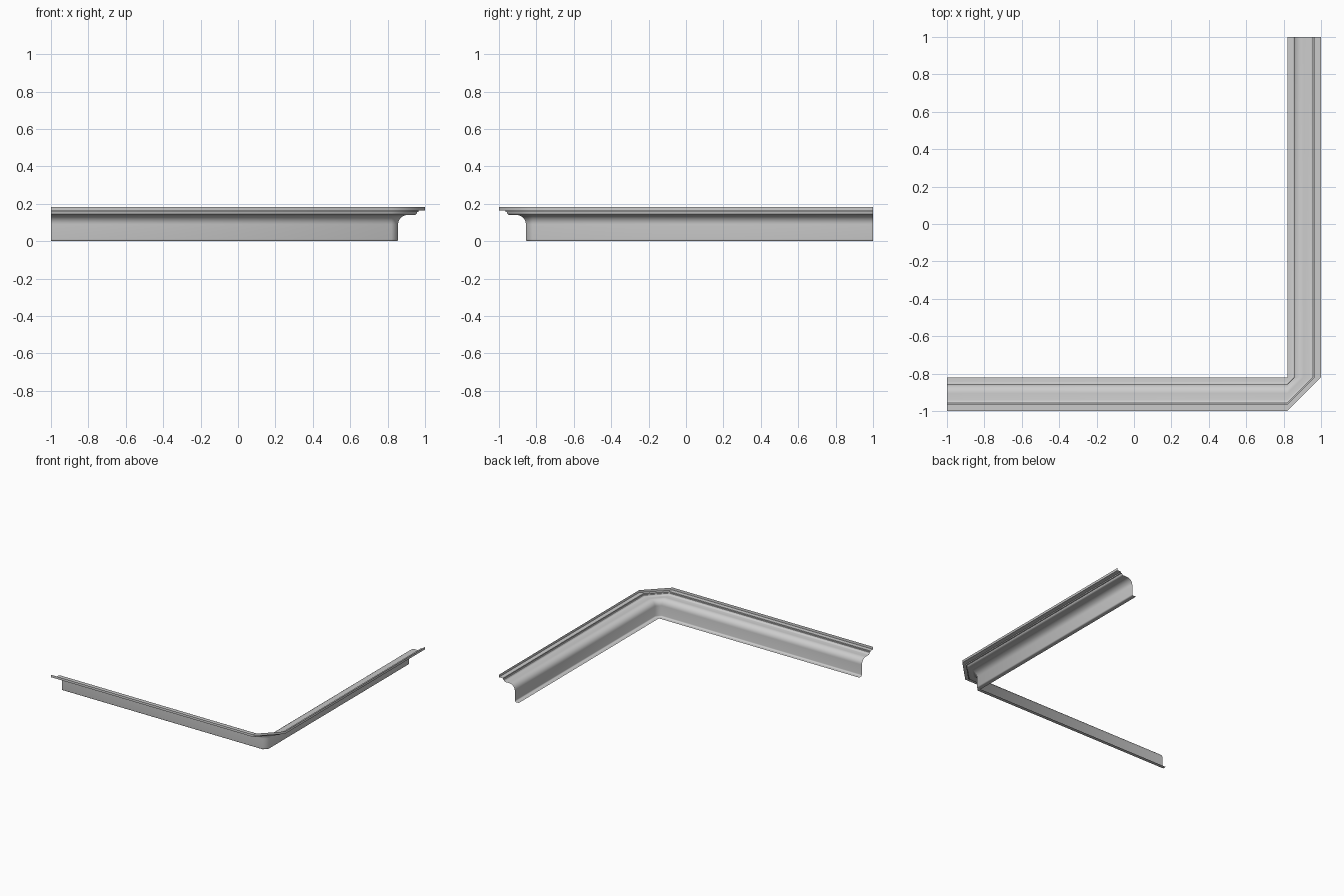
import bpy, bmesh, math
from mathutils import Vector

cube = bpy.data.objects.get("Cube")
if cube:
    bpy.data.objects.remove(cube, do_unlink=True)

# Plain grey finish
grey = bpy.data.materials.new("moulding_grey")
grey.use_nodes = True
colour = (0.6, 0.6, 0.6, 1)
grey.diffuse_color = colour
grey.node_tree.nodes["Principled BSDF"].inputs["Base Color"].default_value = colour

INNER = 0.82   # distance from the centre to the inner edge


def arc(cx, cz, r, start, end, steps):
    """Points of a profile arc, as (offset from inner edge, height)."""
    angles = [math.radians(start + (end - start) * i / steps) for i in range(steps + 1)]
    return [(cx + r * math.cos(a), cz + r * math.sin(a)) for a in angles]


# Profile: foot, rounded heel, wall, cove, small bead, stepped top lip
profile = [(0, 0)]
profile += arc(0.026, 0.01, 0.01, -90, 0, 4)
profile += arc(0.086, 0.09, 0.05, 180, 90, 10)
profile += [(0.122, 0.14)]
profile += arc(0.122, 0.155, 0.015, -90, 0, 4)
profile += [(0.145, 0.155), (0.145, 0.164), (0.18, 0.164), (0.18, 0.184)]

# Sweep along the front run, across the mitred corner, and up the side run
bm = bmesh.new()
rows = []
for d, z in profile:
    out = INNER + d
    path = [(-1, -out), (INNER, -out), (out, -INNER), (out, 1)]
    rows.append([bm.verts.new(Vector((x, y, z))) for x, y in path])
for low, high in zip(rows, rows[1:]):
    for i in range(3):
        bm.faces.new((low[i], low[i + 1], high[i + 1], high[i]))
bmesh.ops.remove_doubles(bm, verts=bm.verts, dist=0.0001)

mesh = bpy.data.meshes.new("corner_moulding")
bm.to_mesh(mesh)
bm.free()
moulding = bpy.data.objects.new("corner_moulding", mesh)
bpy.context.collection.objects.link(moulding)
mesh.materials.append(grey)

# Smooth curves and corner, crisp steps
bpy.ops.object.select_all(action="DESELECT")
moulding.select_set(True)
bpy.context.view_layer.objects.active = moulding
bpy.ops.object.shade_smooth_by_angle(angle=math.radians(60))
